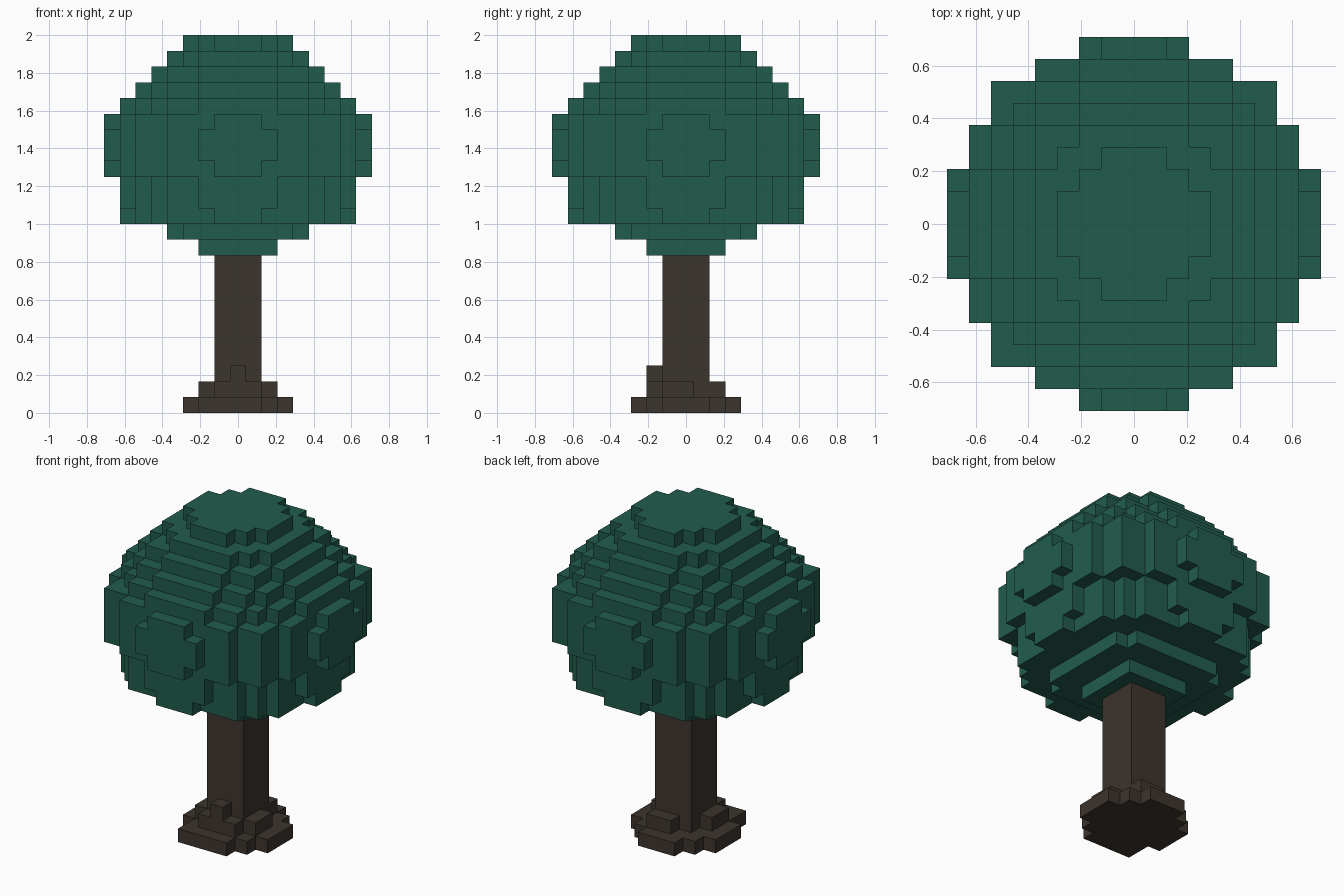
import bpy, bmesh, math
from mathutils import Vector

if "Cube" in bpy.data.objects:
    bpy.data.objects.remove(bpy.data.objects["Cube"], do_unlink=True)

V = 1 / 12  # edge of one block


def material(name, rgb):
    m = bpy.data.materials.new(name)
    m.use_nodes = True
    m.diffuse_color = (*rgb, 1)
    bsdf = m.node_tree.nodes["Principled BSDF"]
    bsdf.inputs["Base Color"].default_value = (*rgb, 1)
    bsdf.inputs["Roughness"].default_value = 0.9
    return m


def block_object(name, cells, mat):
    """Outer skin of a set of unit blocks, with flat areas merged."""
    bm = bmesh.new()
    for c in cells:
        for axis in range(3):
            for s in (-1, 1):
                n = [0, 0, 0]
                n[axis] = s
                if tuple(a + b for a, b in zip(c, n)) in cells:
                    continue
                u, w = (axis + 1) % 3, (axis + 2) % 3
                quad = []
                for du, dw in ((-1, -1), (1, -1), (1, 1), (-1, 1)):
                    p = Vector((c[0], c[1], c[2] + 0.5))
                    p[axis] += s / 2
                    p[u] += du / 2
                    p[w] += dw / 2
                    quad.append(bm.verts.new(p * V))
                bm.faces.new(quad if s > 0 else quad[::-1])
    bmesh.ops.remove_doubles(bm, verts=bm.verts[:], dist=0.001)
    bmesh.ops.dissolve_limit(bm, angle_limit=math.radians(1),
                             verts=bm.verts[:], edges=bm.edges[:])
    me = bpy.data.meshes.new(name)
    bm.to_mesh(me)
    bm.free()
    me.materials.append(mat)
    ob = bpy.data.objects.new(name, me)
    bpy.context.collection.objects.link(ob)
    return ob


def box(x0, x1, y0, y1, z0, z1):
    """Blocks between inclusive limits."""
    return {(x, y, z) for x in range(x0, x1 + 1)
            for y in range(y0, y1 + 1) for z in range(z0, z1 + 1)}


green = material("leaf green", (0.0155, 0.107, 0.075))
brown = material("bark brown", (0.046, 0.035, 0.026))

# Crown: each layer range lists the half-width of rows 0, 1, 2... from the centre
crown_layers = {
    (10, 10): (2, 2, 2),
    (11, 11): (4, 4, 4, 4, 3),
    (12, 12): (7, 7, 6, 6, 6, 5, 4, 1),
    (13, 14): (7, 7, 7, 6, 6, 5, 4, 2),
    (15, 15): (8, 8, 7, 7, 7, 6, 6, 4, 1),
    (16, 17): (8, 8, 8, 7, 7, 6, 6, 4, 2),
    (18, 18): (8, 8, 7, 7, 7, 6, 6, 4, 1),
    (19, 19): (7, 7, 7, 6, 6, 5, 4, 2),
    (20, 20): (6, 6, 6, 5, 5, 4, 2),
    (21, 21): (5, 5, 5, 4, 4, 2),
    (22, 22): (4, 4, 4, 3, 2),
    (23, 23): (3, 3, 2, 1),
}
crown = set()
for (z0, z1), rows in crown_layers.items():
    for row, half in enumerate(rows):
        for y in (row, -row):
            crown |= box(-half, half, y, y, z0, z1)
block_object("leaf_crown", crown, green)

# Trunk with spreading roots
trunk = box(-1, 1, -1, 1, 0, 9)
trunk |= box(-2, 2, -2, 2, 0, 0)       # root base
trunk |= box(-2, 1, -3, -3, 0, 0)      # front root
trunk |= box(-1, 1, 3, 3, 0, 0)        # back root
trunk |= box(3, 3, -1, 1, 0, 0)        # left root
trunk |= box(-3, -3, -1, 1, 0, 0)      # right root
trunk |= box(-1, 1, -2, -2, 1, 1)      # raised root steps
trunk |= box(0, 0, -2, -2, 2, 2)
trunk |= box(2, 2, -1, 0, 1, 1)
trunk |= box(-2, -2, -1, 0, 1, 1)
trunk |= box(0, 1, 2, 2, 1, 1)
block_object("trunk_and_roots", trunk, brown)
